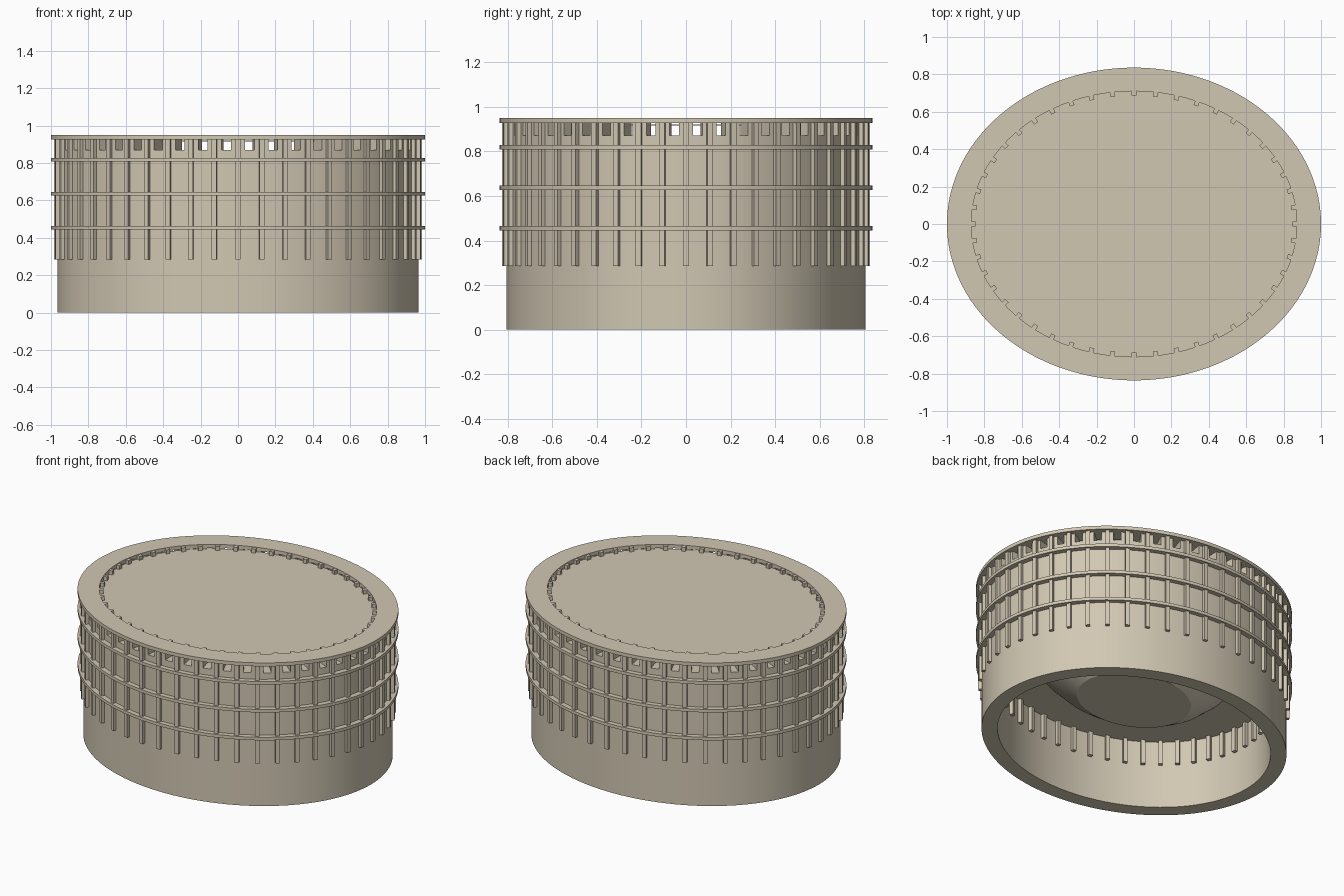
import bpy, bmesh, math
from mathutils import Vector, Matrix

if "Cube" in bpy.data.objects:
    bpy.data.objects.remove(bpy.data.objects["Cube"])

RIBS = 48
STEP = math.tau / RIBS
SEG = RIBS * 4
GAP = 0.16  # long radius minus short radius

stone = bpy.data.materials.new("warm_stone")
stone.diffuse_color = (0.64, 0.575, 0.45, 1)
stone.use_nodes = True
stone.node_tree.nodes["Principled BSDF"].inputs["Base Color"].default_value = stone.diffuse_color


def ell(rx, z):
    return (rx, rx - GAP, z)


def finish(name, bm):
    bmesh.ops.recalc_face_normals(bm, faces=bm.faces)
    me = bpy.data.meshes.new(name)
    bm.to_mesh(me)
    bm.free()
    ob = bpy.data.objects.new(name, me)
    bpy.context.collection.objects.link(ob)
    me.materials.append(stone)
    bpy.ops.object.select_all(action='DESELECT')
    ob.select_set(True)
    bpy.context.view_layer.objects.active = ob
    bpy.ops.object.shade_smooth_by_angle(angle=math.radians(25))
    return ob


def sweep(bm, profile, a0=0.0, a1=math.tau, n=SEG, closed=True):
    """Sweep a section of (rx, ry, z) points round the ellipse."""
    full = abs(a1 - a0 - math.tau) < 1e-6
    rows = []
    for i in range(n if full else n + 1):
        a = a0 + (a1 - a0) * i / n
        rows.append([bm.verts.new((rx * math.sin(a), -ry * math.cos(a), z))
                     for rx, ry, z in profile])
    m = len(profile)
    for i in range(n):
        p, q = rows[i], rows[(i + 1) % len(rows)]
        for j in range(m if closed else m - 1):
            k = (j + 1) % m
            bm.faces.new((p[j], q[j], q[k], p[k]))
    if not full:
        bm.faces.new(rows[0])
        bm.faces.new(rows[-1])
    return rows


def band(name, inner, outer, z0, z1):
    bm = bmesh.new()
    sweep(bm, [inner + (z0,), outer + (z0,), outer + (z1,), inner + (z1,)])
    return finish(name, bm)


def disc(name, rx, z0, z1):
    bm = bmesh.new()
    rows = sweep(bm, [ell(rx, z0), ell(rx, z1)], closed=False)
    for j in range(2):
        bm.faces.new([r[j] for r in rows])
    return finish(name, bm)


WALL_IN, WALL_OUT, RIM = (0.87, 0.71), (0.965, 0.805), (1.0, 0.836)
WIN_LOW, WIN_TOP = 0.87, 0.927

# main hollow wall, top rim and sunken roof
band("outer_wall", WALL_IN, WALL_OUT, 0.0, WIN_LOW)
band("top_rim", WALL_IN, RIM, WIN_TOP, 0.95)
disc("roof", 0.872, 0.915, 0.921)

# piers between the square windows
bm = bmesh.new()
half = STEP / 2 - math.radians(1.45)
for i in range(RIBS):
    a = i * STEP
    sweep(bm, [WALL_IN + (WIN_LOW,), WALL_OUT + (WIN_LOW,),
               WALL_OUT + (WIN_TOP,), WALL_IN + (WIN_TOP,)],
          a - half, a + half, 4)
finish("window_piers", bm)

# vertical ribs passing through the wall
bm = bmesh.new()
for i in range(RIBS):
    a = i * STEP
    rx, ry = WALL_OUT
    pos = Vector((rx * math.sin(a), -ry * math.cos(a), 0))
    nrm = Vector((ry * math.sin(a), -rx * math.cos(a), 0)).normalized()
    z0, z1, r0, r1 = 0.285, 0.947, -0.118, 0.02
    mid = pos + nrm * (r0 + r1) / 2 + Vector((0, 0, (z0 + z1) / 2))
    rot = Matrix.Rotation(math.atan2(nrm.y, nrm.x), 4, 'Z')
    bmesh.ops.create_cube(bm, size=1, matrix=Matrix.Translation(mid) @ rot
                          @ Matrix.Diagonal((r1 - r0, 0.025, z1 - z0, 1)))
finish("ribs", bm)

# floor slabs that show outside as thin bands
for name, z, rx in (("lower_floor", 0.454, 0.6), ("middle_floor", 0.636, 0.75),
                    ("upper_floor", 0.818, 0.82)):
    band(name, (rx, rx * 0.8), RIM, z - 0.01, z + 0.01)

# bowl hanging in the middle
bm = bmesh.new()
path = [(0.365, 0.28), (0.49, 0.35), (0.61, 0.45), (0.72, 0.58),
        (0.79, 0.7), (0.83, 0.82)]
rows = sweep(bm, [(r, r * 0.8, z) for r, z in path], closed=False)
bm.faces.new([r[0] for r in rows])
finish("bowl", bm)
